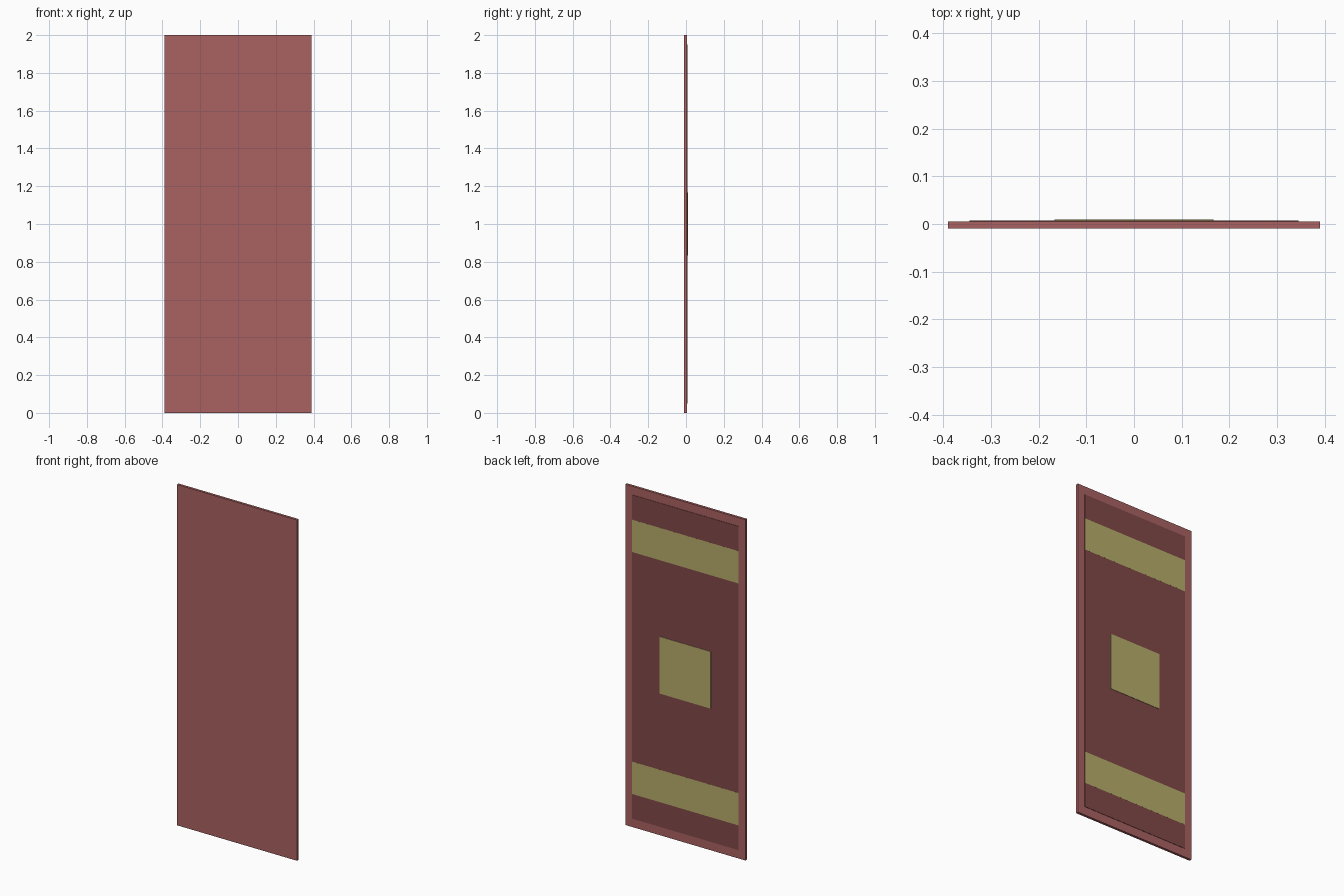
import bpy

if "Cube" in bpy.data.objects:
    bpy.data.objects.remove(bpy.data.objects["Cube"])


def material(name, rgb):
    mat = bpy.data.materials.new(name)
    mat.diffuse_color = (*rgb, 1)
    mat.use_nodes = True
    mat.node_tree.nodes["Principled BSDF"].inputs["Base Color"].default_value = mat.diffuse_color
    return mat


def slab(name, width, z0, z1, y0, y1, mat):
    bpy.ops.mesh.primitive_cube_add(size=1, location=(0, (y0 + y1) / 2, (z0 + z1) / 2))
    obj = bpy.context.object
    obj.name = name
    obj.scale = (width, y1 - y0, z1 - z0)
    bpy.ops.object.transform_apply(location=False, rotation=False, scale=True)
    obj.data.materials.append(mat)
    return obj


red = material("red", (0.40, 0.12, 0.12))
dark_red = material("dark_red", (0.22, 0.065, 0.065))
yellow = material("yellow", (0.48, 0.42, 0.15))

FRONT = -0.0095

# Main board, whose edge forms the border around the back
slab("board", 0.78, 0, 2, FRONT, 0.0055, red)

# Raised darker panel on the back
slab("back_panel", 0.69, 0.05, 1.95, FRONT + 0.002, 0.0075, dark_red)

# Two thin stripes lying on the panel
for name, z in (("lower_stripe", 0.29), ("upper_stripe", 1.71)):
    slab(name, 0.69, z - 0.095, z + 0.095, FRONT + 0.002, 0.0077, yellow)

# Square plate in the middle of the back
slab("centre_plate", 0.334, 0.833, 1.167, FRONT + 0.002, 0.0095, yellow)
